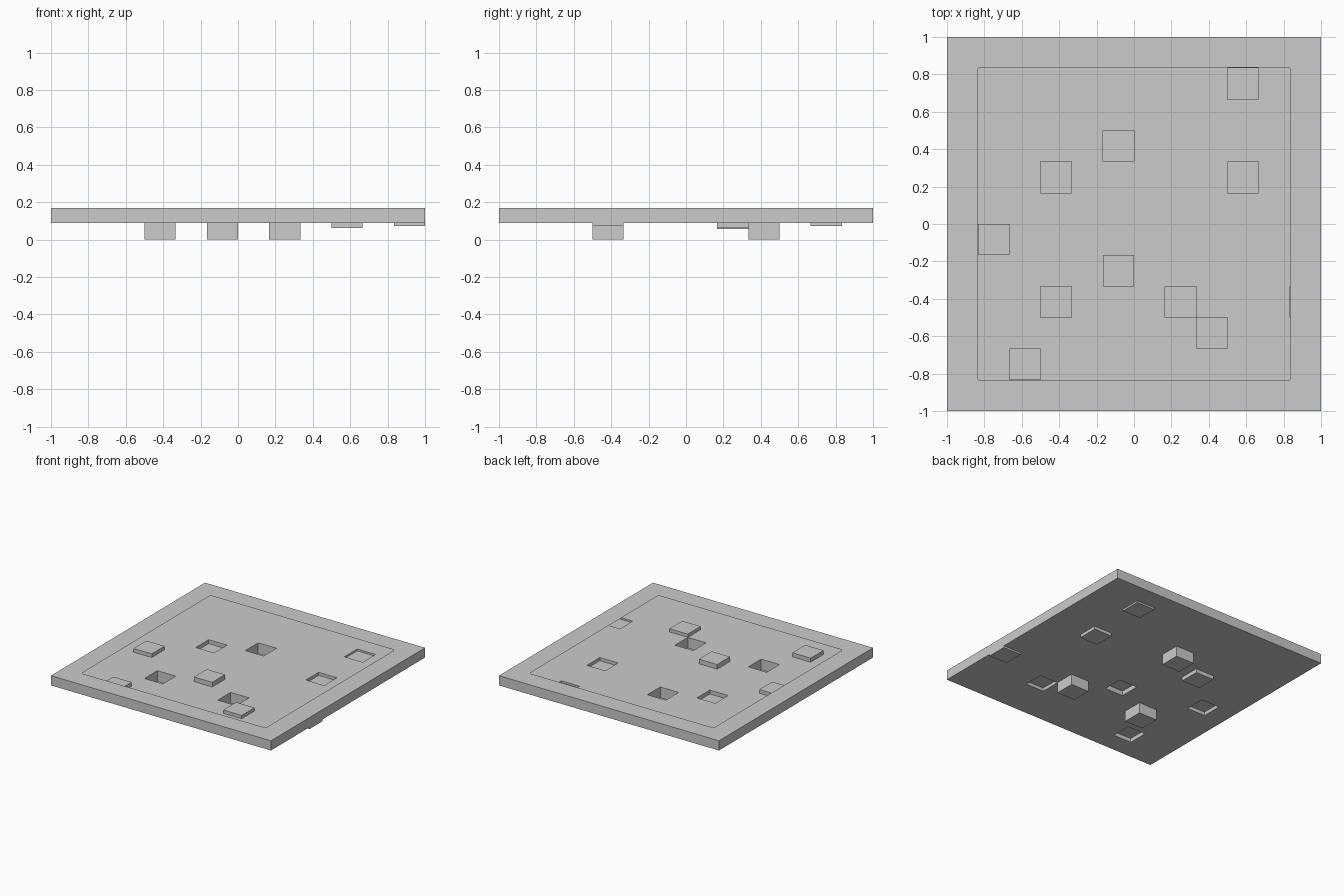
import bpy
import bmesh
from math import sin, cos, pi

if "Cube" in bpy.data.objects:
    bpy.data.objects.remove(bpy.data.objects["Cube"])

FLOOR_Z, TOP_Z = 0.088, 0.168
CELLS = 12
INNER, RADIUS = 0.837, 0.015

# (column, row, height of the cell): deep pits, shallow pits, raised blocks
TILES = [
    (3, 3, 0.0), (5, 8, 0.0), (7, 3, 0.0),
    (9, 10, 0.073), (9, 7, 0.062), (3, 7, 0.056), (11, 3, 0.073),
    (1, 5, 0.118), (5, 4, 0.126), (8, 2, 0.115), (2, 1, 0.121),
]


def finish(name, bm):
    mesh = bpy.data.meshes.new(name)
    bm.normal_update()
    bm.to_mesh(mesh)
    bm.free()
    obj = bpy.data.objects.new(name, mesh)
    bpy.context.collection.objects.link(obj)
    return obj


# Thin floor sheet with cells pushed down or pulled up
bm = bmesh.new()
bmesh.ops.create_grid(bm, x_segments=CELLS, y_segments=CELLS, size=1)
for v in bm.verts:
    v.co.z = FLOOR_Z
cells = {}
for f in bm.faces:
    c = f.calc_center_median()
    cells[int((c.x + 1) * CELLS / 2), int((c.y + 1) * CELLS / 2)] = f
for col, row, z in TILES:
    new = bmesh.ops.extrude_discrete_faces(bm, faces=[cells[col, row]])["faces"]
    for v in new[0].verts:
        v.co.z = z
finish("tile_floor", bm)

# Open frame: outer walls and a flat top with a rounded square opening
bm = bmesh.new()
signs = [(1, 1), (-1, 1), (-1, -1), (1, -1)]
top = [bm.verts.new((x, y, TOP_Z)) for x, y in signs]
base = [bm.verts.new((x, y, FLOOR_Z)) for x, y in signs]
arcs = []
for i, (sx, sy) in enumerate(signs):
    angles = [(i + k / 4) * pi / 2 for k in range(5)]
    mid = INNER - RADIUS
    arcs.append([bm.verts.new((sx * mid + RADIUS * cos(a),
                               sy * mid + RADIUS * sin(a), TOP_Z)) for a in angles])
for i in range(4):
    j = (i + 1) % 4
    bm.faces.new((top[i], top[j], base[j], base[i])).normal_flip()
    bm.faces.new((top[i], top[j], arcs[j][0], arcs[i][-1]))
    for a, b in zip(arcs[i], arcs[i][1:]):
        bm.faces.new((top[i], b, a))
bmesh.ops.recalc_face_normals(bm, faces=bm.faces)
bm.normal_update()
if any(f.normal.z < -0.5 for f in bm.faces):
    bmesh.ops.reverse_faces(bm, faces=bm.faces)
finish("border_frame", bm)
